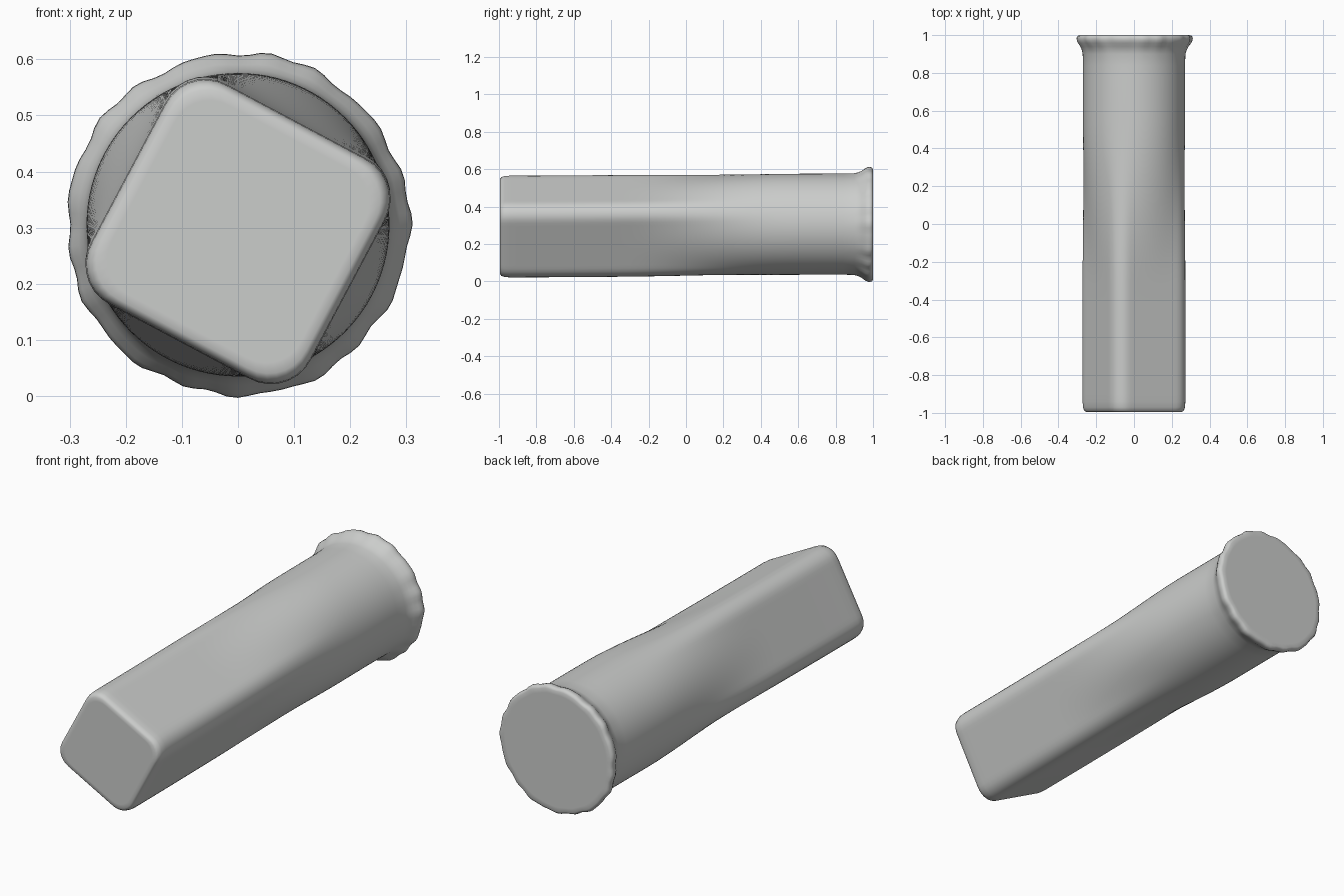
import bpy, bmesh, math, random

if "Cube" in bpy.data.objects:
    bpy.data.objects.remove(bpy.data.objects["Cube"])

random.seed(4)
N = 96                        # points round each ring
TURN = math.radians(-28)      # direction of one flat side
HALF, CORNER, ROUND = 0.222, 0.08, 0.270


def square_radius(a):
    """Polar radius of the rounded square at angle a."""
    phi = abs((a - TURN + math.pi / 4) % (math.pi / 2) - math.pi / 4)
    if HALF * math.tan(phi) <= HALF - CORNER:
        return HALF / math.cos(phi)
    c, d = (HALF - CORNER) * math.sqrt(2), phi - math.pi / 4
    return c * math.cos(d) + math.sqrt(CORNER ** 2 - (c * math.sin(d)) ** 2)


def smooth(t):
    t = max(0, min(1, t))
    return t * t * (3 - 2 * t)


def ring(bm, y, scale=1.0, rim=0.0):
    """One cross-section: square at the front, round at the back."""
    m = smooth((y + 0.35) / 0.9)
    cz = 0.293 + 0.013 * smooth((y + 1) / 1.9)
    verts = []
    for i in range(N):
        a = 2 * math.pi * i / N
        r = (square_radius(a) * (1 - m) + ROUND * m) * scale
        r += rim * (1 + wave[i])
        verts.append(bm.verts.new((r * math.cos(a), y, cz + r * math.sin(a))))
    return verts


# uneven, hammered rim
phases = [(k, random.uniform(0, 6.28)) for k in (5, 11, 17, 23)]
wave = [0.06 * sum(math.sin(k * 2 * math.pi * i / N + p) for k, p in phases)
        for i in range(N)]

# rings: y, scale, rim flare
sections = [(-0.995, 0.86, 0), (-0.995, 0.93, 0), (-0.988, 0.97, 0), (-0.97, 0.993, 0), (-0.94, 1, 0)]
sections += [(-0.90 + 0.06 * i, 1, 0) for i in range(30)]
sections += [(0.90, 1, 0.002), (0.92, 1, 0.007), (0.94, 1, 0.016), (0.958, 1, 0.028),
             (0.972, 1, 0.034), (0.985, 1, 0.035), (0.995, 1, 0.031), (1.0, 1, 0.022),
             (1.0, 0.97, 0.01)]

bm = bmesh.new()
rings = [ring(bm, *s) for s in sections]
for a, b in zip(rings, rings[1:]):
    for i in range(N):
        j = (i + 1) % N
        bm.faces.new((a[i], a[j], b[j], b[i]))
bm.faces.new(rings[0])
bm.faces.new(rings[-1])
bmesh.ops.recalc_face_normals(bm, faces=bm.faces)

# the flared peg: square shank blending into a round headed end
mesh = bpy.data.meshes.new("flared_peg")
bm.to_mesh(mesh)
bm.free()
peg = bpy.data.objects.new("flared_peg", mesh)
bpy.context.collection.objects.link(peg)

mat = bpy.data.materials.new("plain grey")
mat.diffuse_color = (0.6, 0.61, 0.6, 1)
mat.use_nodes = True
mat.node_tree.nodes["Principled BSDF"].inputs["Base Color"].default_value = mat.diffuse_color
mesh.materials.append(mat)

bpy.context.view_layer.objects.active = peg
peg.select_set(True)
bpy.ops.object.shade_smooth_by_angle(angle=math.radians(50))
